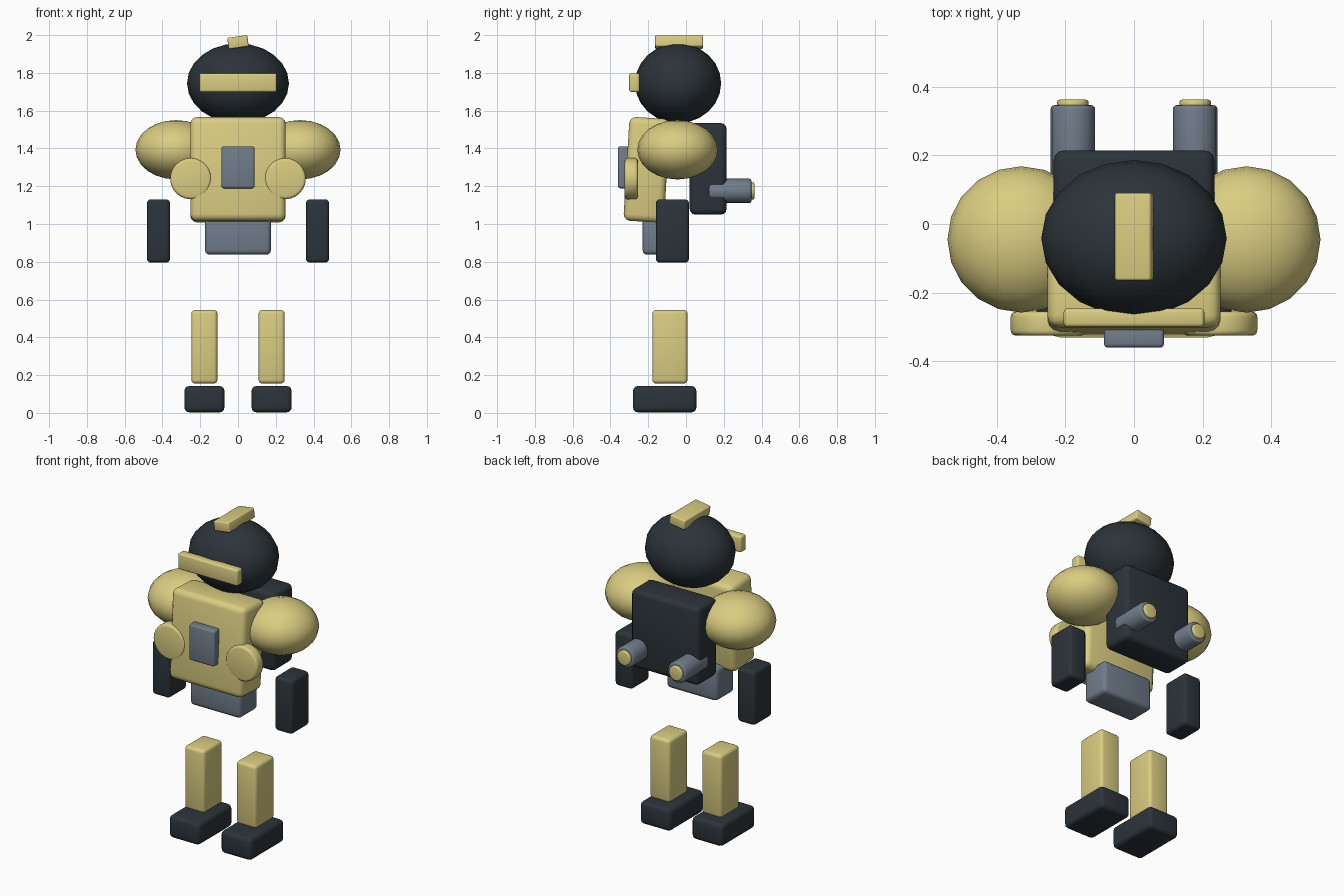
import bpy
import math

cube = bpy.data.objects.get("Cube")
if cube:
    bpy.data.objects.remove(cube, do_unlink=True)


def material(name, rgb):
    mat = bpy.data.materials.new(name)
    mat.use_nodes = True
    color = (*rgb, 1)
    mat.diffuse_color = color
    mat.node_tree.nodes["Principled BSDF"].inputs["Base Color"].default_value = color
    return mat


YELLOW = material("sand yellow", (0.70, 0.61, 0.22))
DARK = material("dark slate", (0.025, 0.034, 0.042))
GREY = material("steel grey", (0.165, 0.205, 0.26))


def finish(name, mat, bevel=0.0):
    obj = bpy.context.object
    obj.name = name
    obj.data.materials.append(mat)
    bpy.ops.object.transform_apply(location=False, rotation=False, scale=True)
    if bevel:
        mod = obj.modifiers.new("rounded edges", "BEVEL")
        mod.width = bevel
        mod.segments = 3
        mod.limit_method = "ANGLE"
        bpy.ops.object.modifier_apply(modifier=mod.name)
    bpy.ops.object.shade_smooth_by_angle(angle=math.radians(40))
    return obj


def box(name, center, size, mat, bevel=0.02, rotation=(0, 0, 0)):
    bpy.ops.mesh.primitive_cube_add(size=1, location=center, rotation=rotation)
    bpy.context.object.scale = size
    return finish(name, mat, bevel)


def ball(name, center, radii, mat):
    bpy.ops.mesh.primitive_uv_sphere_add(segments=20, ring_count=12, location=center)
    bpy.context.object.scale = radii
    return finish(name, mat)


def rod(name, x, z, y_front, y_back, radius, mat, bevel, sides=24):
    # Cylinder lying along the y axis
    bpy.ops.mesh.primitive_cylinder_add(
        vertices=sides, radius=radius, depth=y_back - y_front,
        location=(x, (y_front + y_back) / 2, z), rotation=(math.pi / 2, 0, 0))
    return finish(name, mat, bevel)


# Head with visor and tilted crest
ball("head", (0, -0.042, 1.745), (0.27, 0.228, 0.211), DARK)
box("visor", (0, -0.273, 1.748), (0.41, 0.055, 0.10), YELLOW, 0.012)
box("crest", (0, -0.037, 1.963), (0.107, 0.255, 0.06), YELLOW, 0.008, (0, -0.14, 0))

# Body
box("torso", (0, -0.208, 1.287), (0.505, 0.215, 0.55), YELLOW, 0.035, (-0.06, 0, 0))
box("chest_panel", (0, -0.33, 1.30), (0.175, 0.06, 0.222), GREY, 0.012)
box("pelvis", (0, -0.14, 0.94), (0.35, 0.18, 0.205), GREY, 0.025)
box("backpack", (0, 0.117, 1.292), (0.468, 0.195, 0.485), DARK, 0.03)

# Paired parts
for side, s in (("left", 1), ("right", -1)):
    ball(side + "_shoulder", (s * 0.328, -0.045, 1.393), (0.215, 0.213, 0.157), YELLOW)
    rod(side + "_chest_disc", s * 0.25, 1.24, -0.325, -0.255, 0.109, YELLOW, 0.015)
    box(side + "_forearm", (s * 0.421, -0.072, 0.963), (0.122, 0.175, 0.335), DARK)
    box(side + "_leg", (s * 0.178, -0.085, 0.35), (0.138, 0.187, 0.39), YELLOW)
    box(side + "_foot", (s * 0.178, -0.113, 0.0725), (0.212, 0.335, 0.139), DARK, 0.025)
    rod(side + "_thruster", s * 0.178, 1.175, 0.12, 0.346, 0.065, GREY, 0.012, 16)
    rod(side + "_thruster_tip", s * 0.178, 1.175, 0.31, 0.362, 0.046, YELLOW, 0.008, 16)
